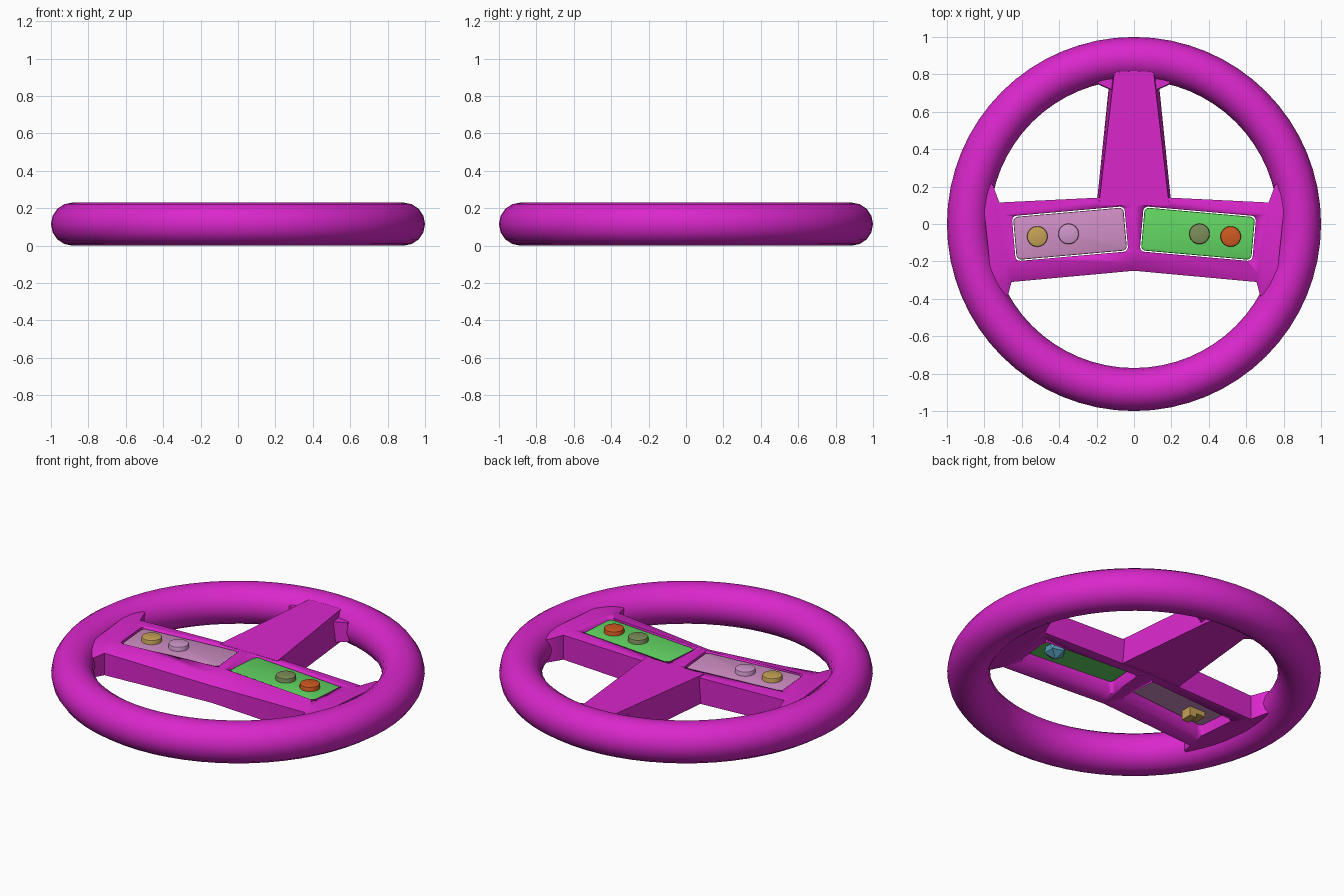
import bpy, bmesh, math
from mathutils import Matrix, Vector

old = bpy.data.objects.get("Cube")
if old:
    bpy.data.objects.remove(old)


def material(name, rgb):
    m = bpy.data.materials.new(name)
    m.use_nodes = True
    m.diffuse_color = (*rgb, 1)
    m.node_tree.nodes["Principled BSDF"].inputs["Base Color"].default_value = (*rgb, 1)
    return m


MAGENTA = material("magenta", (0.70, 0.02, 0.60))
PINK = material("dusty pink", (0.62, 0.27, 0.55))
GREEN = material("green", (0.12, 0.66, 0.12))
GOLD = material("gold", (0.56, 0.36, 0.09))
LILAC = material("lilac", (0.63, 0.31, 0.60))
OLIVE = material("olive", (0.20, 0.27, 0.10))
ORANGE = material("orange", (0.62, 0.10, 0.015))
BLUE = material("steel blue", (0.10, 0.36, 0.52))


def finish(name, bm, mat, angle=40):
    bmesh.ops.recalc_face_normals(bm, faces=bm.faces)
    mesh = bpy.data.meshes.new(name)
    bm.to_mesh(mesh)
    bm.free()
    ob = bpy.data.objects.new(name, mesh)
    bpy.context.collection.objects.link(ob)
    mesh.materials.append(mat)
    bpy.ops.object.select_all(action='DESELECT')
    ob.select_set(True)
    bpy.context.view_layer.objects.active = ob
    if angle:
        bpy.ops.object.shade_smooth_by_angle(angle=math.radians(angle))
    return ob


def loft(name, rings, mat):
    """Skin a row of closed sections and cap both ends."""
    bm = bmesh.new()
    rows = [[bm.verts.new(p) for p in ring] for ring in rings]
    n = len(rows[0])
    for a, b in zip(rows, rows[1:]):
        for i in range(n):
            j = (i + 1) % n
            bm.faces.new((a[i], a[j], b[j], b[i]))
    bm.faces.new(rows[0])
    bm.faces.new(rows[-1])
    return finish(name, bm, mat)


def slab(name, side, grow, z0, z1, mat, round_top=0):
    """Rounded rectangular block in the tilted panel position."""
    bm = bmesh.new()
    bmesh.ops.create_cube(bm, size=1)
    bmesh.ops.scale(bm, vec=(0.592 + grow, 0.23 + grow, z1 - z0), verts=bm.verts)
    upright = [e for e in bm.edges if abs(e.verts[0].co.z - e.verts[1].co.z) > 0.01]
    bmesh.ops.bevel(bm, geom=upright, offset=0.025, segments=4, affect='EDGES', profile=0.5)
    if round_top:
        rim_edges = [e for e in bm.edges if all(v.co.z > 0 for v in e.verts)]
        bmesh.ops.bevel(bm, geom=rim_edges, offset=round_top, segments=2, affect='EDGES', profile=0.5)
    bm.transform(Matrix.Translation((side * 0.342, -0.052, (z0 + z1) / 2))
                 @ Matrix.Rotation(math.radians(-5 * side), 4, 'Z'))
    return finish(name, bm, mat)


# Rim
bm = bmesh.new()
MAJOR, MINOR, TUBE, SIDES = 0.885, 0.115, 64, 16
grid = []
for i in range(TUBE):
    a = math.tau * i / TUBE
    row = []
    for j in range(SIDES):
        b = math.tau * j / SIDES
        r = MAJOR + MINOR * math.cos(b)
        row.append(bm.verts.new((r * math.cos(a), r * math.sin(a), MINOR + MINOR * math.sin(b))))
    grid.append(row)
for i in range(TUBE):
    for j in range(SIDES):
        p, q = grid[i], grid[(i + 1) % TUBE]
        k = (j + 1) % SIDES
        bm.faces.new((p[j], q[j], q[k], p[k]))
finish("rim", bm, MAGENTA, 60)


# Crossbar: back point, front point, front top height, underside height
def bar_section(back, front, front_z, low):
    back, front = Vector(back), Vector(front)
    ring = []
    for t, z in ((0, low), (0, 0.185), (0.15, 0.194), (0.74, 0.194), (0.9, 0.6 * 0.194 + 0.4 * front_z),
                 (1, front_z), (1, low)):
        p = back.lerp(front, t)
        ring.append((p.x, p.y, z))
    return ring


half = [((0, 0.15), (0, -0.25), 0.13, 0.03),
        ((0.72, 0.115), (0.655, -0.31), 0.17, 0.04),
        ((0.755, 0.21), (0.675, -0.385), 0.165, 0.05),
        ((0.82, 0.25), (0.75, -0.42), 0.165, 0.05)]
flipped = [((-b[0], b[1]), (-f[0], f[1]), z, low) for b, f, z, low in half[:0:-1]]
bar = loft("crossbar", [bar_section(*s) for s in flipped + half], MAGENTA)

# Openings through the crossbar
for side in (1, -1):
    cutter = slab("cutter", side, 0.012, -0.1, 0.4, MAGENTA)
    cutter.hide_render = True
    mod = bar.modifiers.new("opening", 'BOOLEAN')
    mod.operation = 'DIFFERENCE'
    mod.solver = 'EXACT'
    mod.object = cutter
    bpy.context.view_layer.objects.active = bar
    bpy.ops.object.modifier_apply(modifier=mod.name)
    bpy.data.objects.remove(cutter)


# Upper spoke and the flare where it meets the rim
def spoke_section(y, low_w, top_w, low, top):
    return [(-low_w, y, low), (low_w, y, low), (top_w, y, top), (-top_w, y, top)]


loft("upper_spoke", [spoke_section(0.1, 0.2, 0.188, 0.035, 0.193),
                     spoke_section(0.83, 0.125, 0.103, 0.035, 0.206)], MAGENTA)
loft("spoke_flare", [spoke_section(0.715, 0.122, 0.112, 0.05, 0.17),
                     spoke_section(0.75, 0.2, 0.19, 0.06, 0.17),
                     spoke_section(0.82, 0.22, 0.2, 0.06, 0.17)], MAGENTA)


# Panels and buttons
def button(name, x, y, mat):
    bm = bmesh.new()
    bmesh.ops.create_cone(bm, cap_ends=True, segments=24, radius1=0.055, radius2=0.055, depth=0.07)
    top = [e for e in bm.edges if all(v.co.z > 0 for v in e.verts)]
    bmesh.ops.bevel(bm, geom=top, offset=0.008, segments=2, affect='EDGES', profile=0.5)
    bmesh.ops.translate(bm, vec=(x, y, 0.18), verts=bm.verts)
    finish(name, bm, mat)


for side, label, panel, inner, outer in ((1, "left", GREEN, OLIVE, ORANGE),
                                         (-1, "right", PINK, LILAC, GOLD)):
    slab(label + "_panel", side, 0, 0.1, 0.189, panel, 0.006)
    button(label + "_inner_button", side * 0.35, -0.053, inner)
    button(label + "_outer_button", side * 0.517, -0.067, outer)

# Faceted stud under the left panel
bm = bmesh.new()
bmesh.ops.create_icosphere(bm, subdivisions=1, radius=0.065)
bmesh.ops.translate(bm, vec=(0.5, -0.06, 0.1), verts=bm.verts)
finish("left_under_stud", bm, BLUE, 0)

# Stepped block under the right panel
bm = bmesh.new()
for x, y, low, w in ((-0.5, -0.1, 0.07, 0.1), (-0.47, -0.1, 0.045, 0.045)):
    m = Matrix.Translation((x, y, (low + 0.11) / 2)) @ Matrix.Diagonal((w, 0.07, 0.11 - low, 1))
    bmesh.ops.create_cube(bm, size=1, matrix=m)
finish("right_under_block", bm, GOLD, 0)
